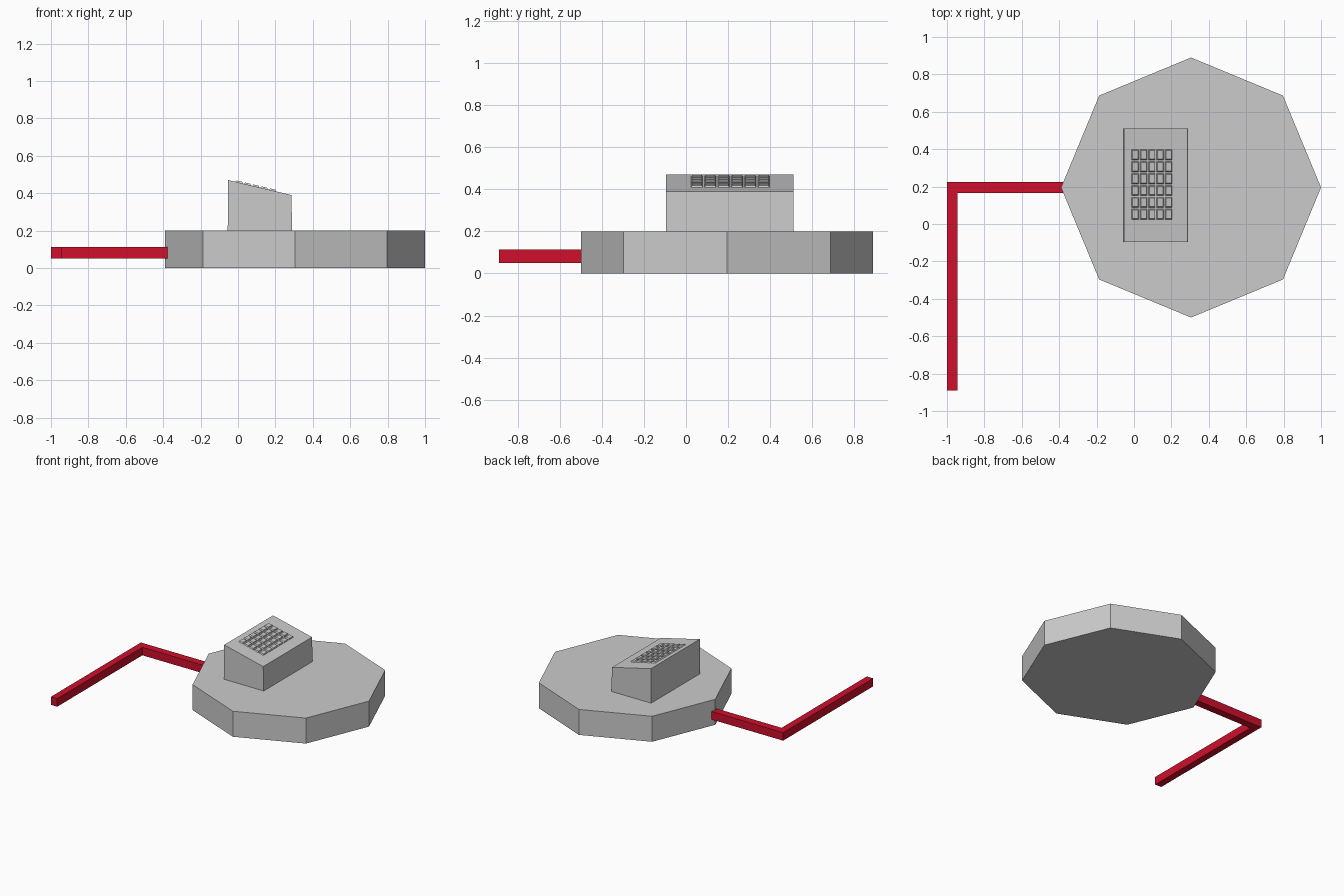
import bpy, bmesh, math
from mathutils import Matrix, Vector

if "Cube" in bpy.data.objects:
    bpy.data.objects.remove(bpy.data.objects["Cube"])


def finish(bm, name, color=None):
    bmesh.ops.recalc_face_normals(bm, faces=bm.faces)
    me = bpy.data.meshes.new(name)
    bm.to_mesh(me)
    bm.free()
    ob = bpy.data.objects.new(name, me)
    bpy.context.collection.objects.link(ob)
    if color:
        mat = bpy.data.materials.new(name + "_material")
        mat.diffuse_color = color
        mat.use_nodes = True
        mat.node_tree.nodes["Principled BSDF"].inputs["Base Color"].default_value = mat.diffuse_color
        me.materials.append(mat)
    return ob


def extrude_profile(name, points, offset, color=None):
    bm = bmesh.new()
    face = bm.faces.new([bm.verts.new(p) for p in points])
    ext = bmesh.ops.extrude_face_region(bm, geom=[face], use_keep_orig=True)
    verts = [g for g in ext["geom"] if isinstance(g, bmesh.types.BMVert)]
    bmesh.ops.translate(bm, verts=verts, vec=offset)
    return finish(bm, name, color)


# Octagonal base plate
octagon = [(0.305 + 0.695 * math.cos(i * math.pi / 4),
            0.195 + 0.695 * math.sin(i * math.pi / 4), 0) for i in range(8)]
extrude_profile("base_plate", octagon, (0, 0, 0.2))

# Console block with a sloping top
x0, z0, x1, z1 = -0.053, 0.47, 0.285, 0.39
extrude_profile("console",
                [(-0.055, -0.095, 0.2), (0.29, -0.095, 0.2),
                 (x1, -0.095, z1), (x0, -0.095, z0)], (0, 0.605, 0))

# Keypad: tapered keys standing on the sloping top
bm = bmesh.new()
slope = math.atan2(z0 - z1, x1 - x0)
for col in range(5):
    for row in range(6):
        x = 0.006 + 0.0445 * col
        y = 0.052 + 0.0635 * row
        z = z0 + (x - x0) * (z1 - z0) / (x1 - x0)
        place = Matrix.Translation((x, y, z)) @ Matrix.Rotation(slope, 4, 'Y')
        key = bmesh.ops.create_cube(bm, size=1)["verts"]
        for v in key:
            top = v.co.z > 0
            w, d, h = (0.030, 0.045, 0.008) if top else (0.042, 0.060, -0.004)
            v.co = place @ Vector((math.copysign(w / 2, v.co.x),
                                   math.copysign(d / 2, v.co.y), h))
finish(bm, "keypad")

# Red cable with a right-angle bend
extrude_profile("cable",
                [(-1, -0.89, 0.05), (-0.945, -0.89, 0.05), (-0.945, 0.165, 0.05),
                 (-0.37, 0.165, 0.05), (-0.37, 0.225, 0.05), (-1, 0.225, 0.05)],
                (0, 0, 0.063), (0.62, 0.005, 0.025, 1))
